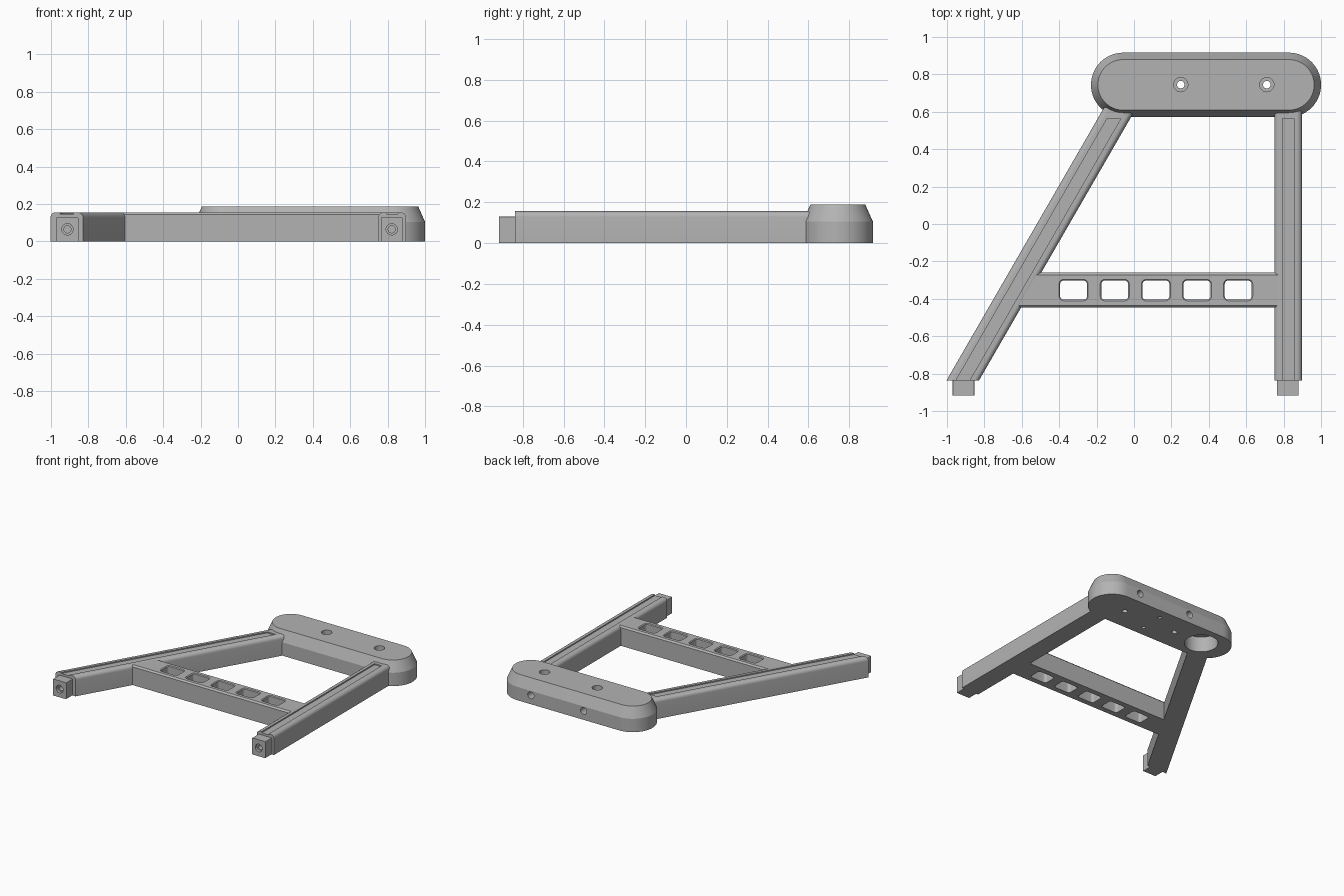
import bpy, bmesh, math

if "Cube" in bpy.data.objects:
    bpy.data.objects.remove(bpy.data.objects["Cube"])

grey = bpy.data.materials.new("light grey plastic")
grey.diffuse_color = (0.45, 0.45, 0.45, 1)
grey.use_nodes = True
grey.node_tree.nodes["Principled BSDF"].inputs["Base Color"].default_value = grey.diffuse_color
TAN = math.tan(math.radians(30))


def skin(name, rings):
    """Closed solid through a list of equal-length 3D rings."""
    bm = bmesh.new()
    vs = [[bm.verts.new(p) for p in r] for r in rings]
    n = len(vs[0])
    for a, b in zip(vs, vs[1:]):
        for i in range(n):
            j = (i + 1) % n
            bm.faces.new((a[i], a[j], b[j], b[i]))
    bm.faces.new(vs[0][::-1])
    bm.faces.new(vs[-1])
    bmesh.ops.recalc_face_normals(bm, faces=bm.faces)
    me = bpy.data.meshes.new(name)
    bm.to_mesh(me)
    bm.free()
    ob = bpy.data.objects.new(name, me)
    bpy.context.collection.objects.link(ob)
    me.materials.append(grey)
    return ob


def activate(ob):
    bpy.ops.object.select_all(action='DESELECT')
    ob.select_set(True)
    bpy.context.view_layer.objects.active = ob


def cut(ob, cutter):
    activate(ob)
    m = ob.modifiers.new("cut", 'BOOLEAN')
    m.operation, m.solver, m.object = 'DIFFERENCE', 'EXACT', cutter
    bpy.ops.object.modifier_apply(modifier=m.name)
    bpy.data.objects.remove(cutter)


def finish(ob, angle=20):
    activate(ob)
    bpy.ops.object.shade_smooth_by_angle(angle=math.radians(angle))


def rounded(x0, x1, y0, y1, r, seg=6):
    """Outline of a rounded rectangle."""
    pts = []
    for k, (cx, cy) in enumerate(((x1 - r, y1 - r), (x0 + r, y1 - r),
                                  (x0 + r, y0 + r), (x1 - r, y0 + r))):
        for i in range(seg + 1):
            a = math.pi / 2 * (k + i / seg)
            pts.append((cx + r * math.cos(a), cy + r * math.sin(a)))
    return pts


def upright(name, layers):
    return skin(name, [[(x, y, z) for x, y in pts] for pts, z in layers])


def drill(axis, a, b, r, start, end, r2=None, n=32):
    """Round cutter along z or y; (a, b) is its centre across the axis."""
    rings = []
    for t, rad in ((start, r), (end, r2 or r)):
        ring = [(a + rad * math.cos(i * math.tau / n), b + rad * math.sin(i * math.tau / n))
                for i in range(n)]
        rings.append([(p, q, t) if axis == 'z' else (p, t, q) for p, q in ring])
    return skin("cutter", rings)


def along_y(name, profile, y0, y1, shear=0.0):
    """Extrude an (x, z) profile from y0 to y1, leaning sideways by shear."""
    return skin(name, [[(x + (y + 0.832) * shear, y, z) for x, z in profile]
                       for y in (y0, y1)])


# Head block: rounded-end slab with a tapered upper half
def stadium(inset):
    return rounded(-0.23 + inset, 1.0 - inset, 0.572 + inset, 0.916 - inset,
                   0.1715 - inset, 14)


head = upright("head_block", [(stadium(0), 0), (stadium(0), 0.105), (stadium(0.037), 0.188)])
for x in (0.25, 0.71):
    cut(head, drill('z', x, 0.745, 0.038, 0.145, 0.25))      # screw seat
    cut(head, drill('z', x, 0.745, 0.02, -0.1, 0.2))         # through hole
    cut(head, drill('y', x, 0.07, 0.027, 0.81, 1.0))         # rear hole
for y in (0.655, 0.835):
    cut(head, drill('z', 0.46, y, 0.014, -0.1, 0.06))        # pilot holes below
cut(head, drill('z', 0.0, 0.745, 0.12, -0.1, 0.12, n=48))    # round pocket below
finish(head)


# Legs: arched-top bars with a shallow groove, one upright and one leaning
def leg(side, x0, width, y_end, shear):
    r, h = 0.028, 0.156
    prof = [(x0, 0), (x0 + width, 0)]
    for k, cx in enumerate((x0 + width - r, x0 + r)):
        for i in range(7):
            a = math.pi / 2 * (k + i / 6)
            prof.append((cx + r * math.cos(a), h - r + r * math.sin(a)))
    ob = along_y(side + "_leg", prof, -0.837, y_end, shear)
    mid, g = x0 + width / 2, width * 0.21
    slot = [(mid - g, h - 0.009), (mid + g, h - 0.009), (mid + g, 0.2), (mid - g, 0.2)]
    cut(ob, along_y("cutter", slot, -0.9, 0.565, shear))
    finish(ob)


leg("left", -1.0, 0.174, 0.622, TAN)
leg("right", 0.75, 0.148, 0.65, 0)

# Feet: square plugs with a stepped socket
for side, x in (("left", -0.912), ("right", 0.822)):
    ob = along_y(side + "_foot", rounded(x - 0.058, x + 0.058, 0, 0.13, 0.004, 2), -0.916, -0.80)
    cut(ob, drill('y', x, 0.065, 0.03, -1.0, -0.895))
    cut(ob, drill('y', x, 0.065, 0.019, -1.0, -0.84))
    finish(ob)


# Crossbar: left end follows the leaning leg, top long edges eased, five windows
def bar_ring(left_offset):
    ring = []
    for y, z in ((-0.447, 0), (-0.447, 0.143), (-0.435, 0.155),
                 (-0.272, 0.155), (-0.26, 0.143), (-0.26, 0)):
        x = 0.785 if left_offset is None else -0.826 + (y + 0.832) * TAN + left_offset
        ring.append((x, y, z))
    return ring


bar = skin("crossbar", [bar_ring(-0.04), bar_ring(None)])
for i in range(5):
    x = -0.323 + 0.22 * i
    inner = rounded(x - 0.072, x + 0.072, -0.405, -0.302, 0.02)
    outer = rounded(x - 0.078, x + 0.078, -0.411, -0.296, 0.026)
    cut(bar, upright("cutter", [(inner, -0.1), (inner, 0.149), (outer, 0.155), (outer, 0.2)]))
finish(bar)
